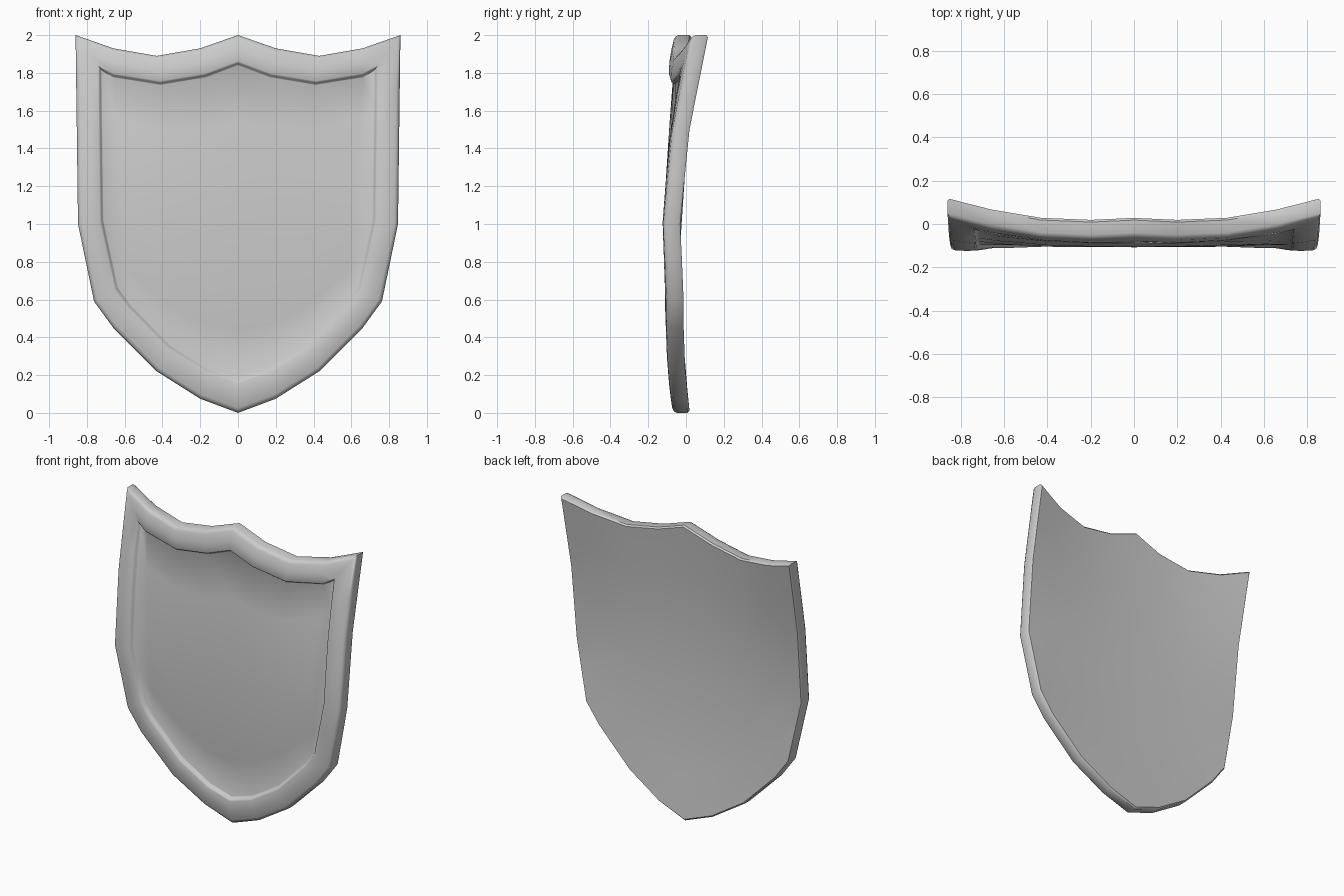
import bpy, bmesh
from mathutils import Vector

if "Cube" in bpy.data.objects:
    bpy.data.objects.remove(bpy.data.objects["Cube"])

ROWS = [0, .18, .355, .53, .71, .85, 1]


def interp(table, t):
    if t <= table[0][0]:
        return table[0][1]
    for (a, p), (b, q) in zip(table, table[1:]):
        if t <= b:
            return p + (q - p) * (t - a) / (b - a)
    return table[-1][1]


# Back surface of the shield: centre line and side edge depth against height
CENTRE = [(0, .02), (.2, -.003), (.59, -.037), (1, -.045), (1.3, -.042), (1.85, .0), (2, .03)]
SIDE = [(0, .02), (.2, .0), (.59, -.005), (1, -.03), (1.5, .02), (2, .12)]


def back_y(x, z):
    c, s = interp(CENTRE, z), interp(SIDE, z)
    return c + (s - c) * min(1, abs(x) / .86) ** 2


def grid(top, bottom, side):
    """Nine mirrored columns, each running from the top edge to the bottom edge."""
    half = [[Vector(a).lerp(Vector(b), v) for v in ROWS] for a, b in zip(top, bottom)]
    sx = [(v, p[0]) for v, p in side]
    sz = [(v, p[1]) for v, p in side]
    half.append([Vector((interp(sx, v), interp(sz, v))) for v in ROWS])
    left = [[Vector((-p.x, p.y)) for p in col] for col in reversed(half[1:])]
    return left + half


outer = grid([(0, 2), (.2, 1.93), (.43, 1.89), (.66, 1.93)],
             [(0, .0), (.2, .075), (.43, .22), (.66, .45)],
             [(0, (.86, 2)), (.71, (.847, 1)), (1, (.762, .59))])
inner = grid([(0, 1.84), (.17, 1.775), (.41, 1.735), (.66, 1.775)],
             [(0, .185), (.16, .235), (.36, .36), (.57, .575)],
             [(0, (.722, 1.815)), (.71, (.712, 1.02)), (1, (.635, .665))])

# Boundary order of grid cells
C, R = len(outer), len(ROWS)
edge = [(i, 0) for i in range(C)] + [(C - 1, j) for j in range(1, R)]
edge += [(i, R - 1) for i in range(C - 2, -1, -1)] + [(0, j) for j in range(R - 2, 0, -1)]

bm = bmesh.new()


def add(i, j, k, depth):
    p = outer[i][j].lerp(inner[i][j], k)
    return bm.verts.new((p.x, back_y(p.x, p.y) - depth, p.y))


def sheet(k, depth):
    v = {(i, j): add(i, j, k, depth) for i in range(C) for j in range(R)}
    for i in range(C - 1):
        for j in range(R - 1):
            bm.faces.new((v[i, j], v[i + 1, j], v[i + 1, j + 1], v[i, j + 1]))
    return [v[e] for e in edge]


# Back sheet, bevelled edge, raised rim, recess wall and front panel
loops = [sheet(.06, 0)]
for k, d in [(0, .012), (0, .07), (.05, .084), (.14, .09), (.5, .092), (.86, .09), (.91, .085), (.97, .066)]:
    loops.append([add(i, j, k, d) for i, j in edge])
loops.append(sheet(1, .063))
for a, b in zip(loops, loops[1:]):
    for n in range(len(edge)):
        m = (n + 1) % len(edge)
        bm.faces.new((a[n], a[m], b[m], b[n]))
bmesh.ops.recalc_face_normals(bm, faces=bm.faces)

mesh = bpy.data.meshes.new("shield")
bm.to_mesh(mesh)
bm.free()
shield = bpy.data.objects.new("shield", mesh)
bpy.context.collection.objects.link(shield)
bpy.context.view_layer.objects.active = shield
shield.select_set(True)
bpy.ops.object.shade_smooth_by_angle(angle=.7)
